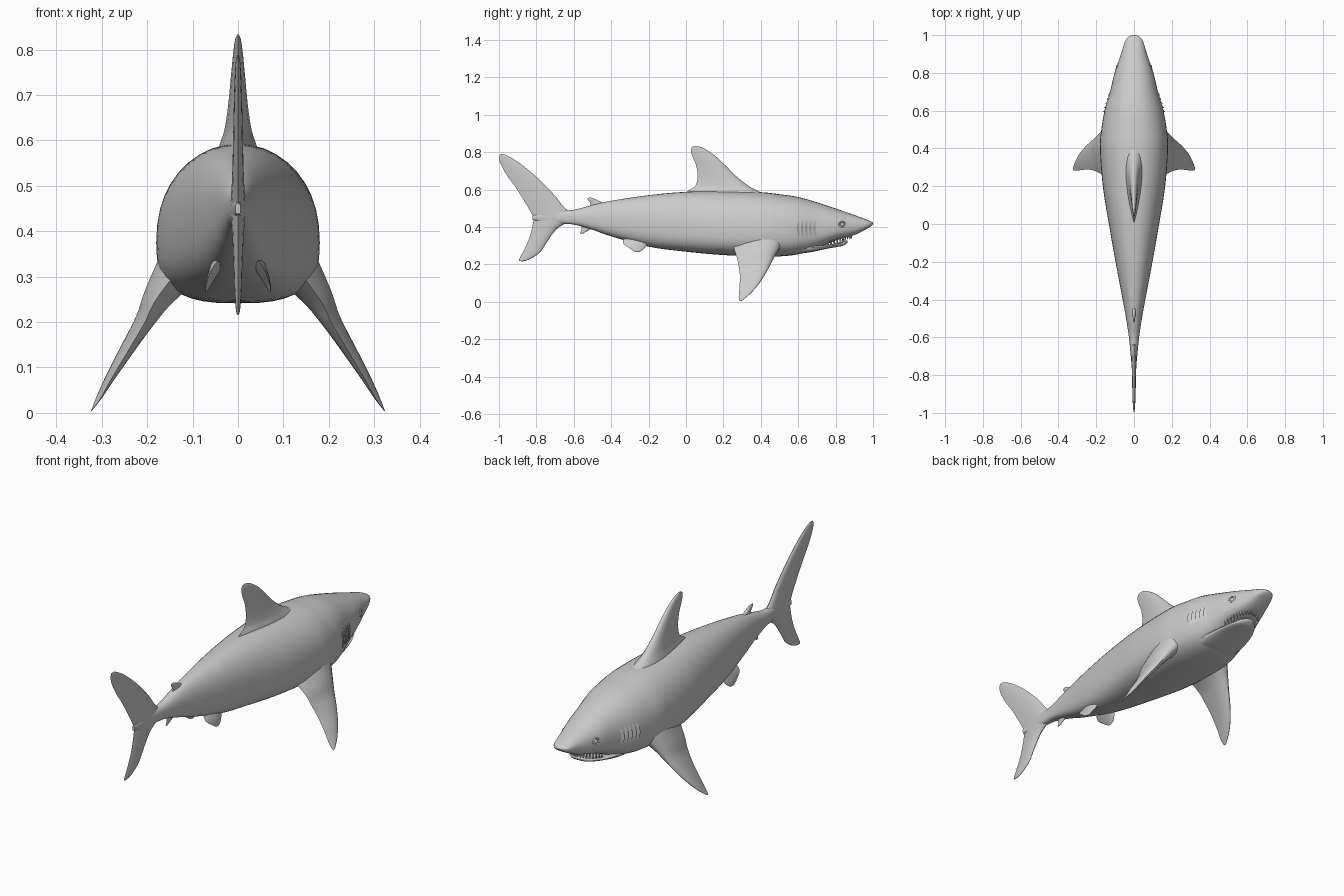
import bpy, bmesh, math
from mathutils import Vector
from mathutils.bvhtree import BVHTree


def smooth_rows(keys, steps):
    """Catmull-Rom interpolation of equal-length rows."""
    out = []
    n = len(keys)
    for i in range(n - 1):
        p = [keys[max(i - 1, 0)], keys[i], keys[i + 1], keys[min(i + 2, n - 1)]]
        for s in range(steps):
            t = s / steps
            out.append([0.5 * (2 * b + (c - a) * t + (2 * a - 5 * b + 4 * c - d) * t * t
                               + (3 * b - a - 3 * c + d) * t ** 3) for a, b, c, d in zip(*p)])
    return out + [list(keys[-1])]


def make_object(name, verts, faces, angle=50):
    mesh = bpy.data.meshes.new(name)
    mesh.from_pydata([tuple(v) for v in verts], [], faces)
    bm = bmesh.new()
    bm.from_mesh(mesh)
    bmesh.ops.recalc_face_normals(bm, faces=bm.faces)
    bm.to_mesh(mesh)
    bm.free()
    ob = bpy.data.objects.new(name, mesh)
    bpy.context.collection.objects.link(ob)
    bpy.ops.object.select_all(action='DESELECT')
    ob.select_set(True)
    bpy.context.view_layer.objects.active = ob
    bpy.ops.object.shade_smooth_by_angle(angle=math.radians(angle))
    return ob


def loft(name, rings):
    """Skin a list of closed rings and cap both ends."""
    n = len(rings[0])
    verts = [v for r in rings for v in r]
    faces = [(i * n + j, i * n + (j + 1) % n, (i + 1) * n + (j + 1) % n, (i + 1) * n + j)
             for i in range(len(rings) - 1) for j in range(n)]
    faces += [tuple(range(n)), tuple(range(len(verts) - n, len(verts)))]
    return make_object(name, verts, faces)


def hull(name, keys, steps=5, seg=40, n_top=2.2, n_bot=2.8):
    """Body sections: y, top z, bottom z, widest z, half width."""
    rings = []
    for y, top, bot, mid, w in smooth_rows(keys, steps):
        ring = []
        for k in range(seg):
            a = 2 * math.pi * k / seg
            c, s = math.cos(a), math.sin(a)
            n = n_top if s >= 0 else n_bot
            x = math.copysign(abs(c) ** (2 / n), c) * w
            z = mid + (top - mid if s >= 0 else bot - mid) * abs(s) ** (2 / n)
            ring.append((x, y, z))
        rings.append(ring)
    return loft(name, rings)


def fin(name, keys, normal=(1, 0, 0), mirror=False, steps=5, half=9):
    """Fin sections: leading xyz, trailing xyz, half thickness."""
    nrm = Vector(normal).normalized()
    rings = []
    for row in smooth_rows(keys, steps):
        le, te, th = Vector(row[:3]), Vector(row[3:6]), row[6]
        ring = []
        for k in range(2 * half):
            a = math.pi * k / half
            t = 0.5 - 0.5 * math.cos(a)
            thick = th * 2.0 * math.sqrt(max(t, 0)) * (1 - t) * 1.3
            ring.append(le.lerp(te, t) + nrm * thick * (1 if k < half else -1))
        rings.append(ring)
    ob = loft(name, rings)
    if mirror:
        add_mirror(ob)
    return ob


def add_mirror(ob):
    m = ob.modifiers.new("mirror", 'MIRROR')
    m.use_mirror_merge = False


def flat(rows):
    """Midline fin rows (ly, lz, ty, tz, th) to full rows."""
    return [(0, a, b, 0, c, d, t) for a, b, c, d, t in rows]


# Main body
body = hull("body", [
    (-0.82, 0.462, 0.438, 0.45, 0.006), (-0.70, 0.485, 0.42, 0.45, 0.017),
    (-0.60, 0.492, 0.413, 0.45, 0.027), (-0.50, 0.518, 0.385, 0.445, 0.042),
    (-0.40, 0.540, 0.350, 0.435, 0.060), (-0.20, 0.570, 0.295, 0.42, 0.098),
    (0.00, 0.588, 0.268, 0.40, 0.133), (0.20, 0.592, 0.250, 0.38, 0.165),
    (0.40, 0.586, 0.242, 0.375, 0.180), (0.50, 0.575, 0.243, 0.375, 0.173),
    (0.60, 0.560, 0.254, 0.38, 0.156), (0.70, 0.532, 0.285, 0.385, 0.127),
    (0.80, 0.499, 0.328, 0.395, 0.103), (0.90, 0.464, 0.357, 0.405, 0.069),
    (0.96, 0.442, 0.386, 0.413, 0.050), (0.985, 0.432, 0.401, 0.417, 0.036),
    (0.997, 0.425, 0.412, 0.419, 0.018), (1.0, 0.421, 0.417, 0.419, 0.004)])

# Lower jaw
hull("lower_jaw", [
    (0.55, 0.31, 0.252, 0.29, 0.11), (0.66, 0.305, 0.264, 0.29, 0.105),
    (0.74, 0.305, 0.281, 0.295, 0.092), (0.80, 0.311, 0.292, 0.303, 0.072),
    (0.84, 0.322, 0.300, 0.312, 0.047), (0.86, 0.327, 0.312, 0.320, 0.022),
    (0.864, 0.323, 0.318, 0.32, 0.006)], seg=24)

# Dorsal fins
fin("dorsal_fin", flat([
    (0.47, 0.555, -0.03, 0.555, 0.052), (0.39, 0.59, 0.01, 0.593, 0.041),
    (0.33, 0.623, 0.05, 0.62, 0.031), (0.27, 0.67, 0.062, 0.67, 0.023),
    (0.21, 0.73, 0.054, 0.73, 0.017), (0.15, 0.785, 0.035, 0.775, 0.012),
    (0.09, 0.823, 0.026, 0.81, 0.007), (0.055, 0.834, 0.032, 0.828, 0.002)]))
fin("rear_dorsal_fin", flat([
    (-0.41, 0.515, -0.52, 0.505, 0.012), (-0.455, 0.535, -0.51, 0.525, 0.008),
    (-0.495, 0.553, -0.525, 0.545, 0.005), (-0.512, 0.558, -0.525, 0.555, 0.001)]), steps=3)

# Tail fin, lower tip to upper tip
fin("tail_fin", flat([
    (-0.875, 0.216, -0.893, 0.218, 0.002), (-0.835, 0.228, -0.89, 0.232, 0.005),
    (-0.78, 0.265, -0.862, 0.285, 0.008), (-0.74, 0.325, -0.838, 0.34, 0.010),
    (-0.69, 0.39, -0.822, 0.40, 0.013), (-0.61, 0.45, -0.816, 0.445, 0.017),
    (-0.66, 0.515, -0.828, 0.475, 0.014), (-0.71, 0.578, -0.853, 0.52, 0.012),
    (-0.80, 0.668, -0.91, 0.61, 0.010), (-0.89, 0.742, -0.96, 0.68, 0.008),
    (-0.96, 0.784, -0.993, 0.742, 0.005), (-0.99, 0.79, -1.0, 0.775, 0.001)]))

# Anal fin
fin("anal_fin", flat([
    (-0.49, 0.40, -0.56, 0.415, 0.008), (-0.525, 0.38, -0.56, 0.385, 0.005),
    (-0.555, 0.363, -0.568, 0.366, 0.001)]), steps=3)

# Paired fins
fin("pectoral_fin", [
    (0.12, 0.53, 0.33, 0.12, 0.24, 0.33, 0.055), (0.17, 0.485, 0.262, 0.18, 0.268, 0.25, 0.034),
    (0.205, 0.455, 0.205, 0.205, 0.28, 0.20, 0.022), (0.24, 0.425, 0.15, 0.24, 0.288, 0.14, 0.016),
    (0.275, 0.388, 0.093, 0.276, 0.286, 0.08, 0.011), (0.303, 0.345, 0.044, 0.304, 0.282, 0.03, 0.006),
    (0.322, 0.30, 0.006, 0.323, 0.285, 0.004, 0.001)], normal=(0.9, 0, 0.43), mirror=True)
fin("pelvic_fin", [
    (0.045, -0.20, 0.325, 0.045, -0.335, 0.335, 0.014), (0.058, -0.215, 0.295, 0.06, -0.335, 0.312, 0.009),
    (0.067, -0.235, 0.275, 0.07, -0.30, 0.285, 0.005), (0.07, -0.255, 0.265, 0.072, -0.275, 0.268, 0.001)],
    normal=(0.9, 0, 0.4), mirror=True, steps=3)

# Gill flaps, lifted off the skin along their rear edge
skin = BVHTree.FromObject(body, bpy.context.evaluated_depsgraph_get())


def skin_x(y, z):
    return skin.ray_cast(Vector((1, y, z)), Vector((-1, 0, 0)))[0].x


verts, faces = [], []
for y in (0.60, 0.622, 0.644, 0.666, 0.688):
    base = len(verts)
    for i in range(9):
        t = i / 8
        z = 0.345 + 0.095 * t
        yy = y - 0.008 * math.sin(math.pi * t)
        lift = 0.007 * math.sin(math.pi * t)
        verts += [(skin_x(yy + 0.015, z) - 0.001, yy + 0.015, z), (skin_x(yy, z) + lift, yy, z),
                  (skin_x(yy + 0.003, z) - 0.006, yy + 0.003, z)]
    for i in range(8):
        a = base + 3 * i
        faces += [(a + j, a + (j + 1) % 3, a + 3 + (j + 1) % 3, a + 3 + j) for j in range(3)]
add_mirror(make_object("gill_flaps", verts, faces, 30))

# Eyes with a brow ring
eye_x = skin_x(0.835, 0.412)
bpy.ops.mesh.primitive_uv_sphere_add(segments=16, ring_count=10, radius=0.012, location=(0, 0, 0))
eye = bpy.context.object
bpy.ops.mesh.primitive_torus_add(major_segments=20, minor_segments=6, major_radius=0.016,
                                 minor_radius=0.004, rotation=(0, math.pi / 2, 0))
brow = bpy.context.object
for ob, name, inset in ((eye, "eye", 0.007), (brow, "eye_rim", 0.002)):
    ob.name = name
    bpy.ops.object.transform_apply(location=False, rotation=True, scale=False)
    for v in ob.data.vertices:
        v.co += Vector((eye_x - inset - 0.35 * v.co.y, 0.835, 0.412))
    ob.data.shade_smooth()
    add_mirror(ob)

# Teeth rows along both jaws
bm = bmesh.new()
for w, y0, dy, z0, dz, h, count in ((0.078, 0.76, 0.125, 0.318, 0.034, -0.024, 21),
                                    (0.070, 0.75, 0.10, 0.308, 0.018, 0.02, 17)):
    for i in range(count):
        a = math.radians(-85 + 170 * i / (count - 1))
        c = Vector((w * math.sin(a), y0 + dy * math.cos(a), z0 + dz * math.cos(a)))
        ring = [bm.verts.new(c + Vector((0.006 * math.cos(k * math.pi / 2), 0.006 * math.sin(k * math.pi / 2),
                                         -h * 0.3))) for k in range(4)]
        tip = bm.verts.new(c + Vector((0, 0, h * 0.7)))
        for k in range(4):
            bm.faces.new((ring[k], ring[(k + 1) % 4], tip))
bmesh.ops.recalc_face_normals(bm, faces=bm.faces)
mesh = bpy.data.meshes.new("teeth")
bm.to_mesh(mesh)
bm.free()
bpy.context.collection.objects.link(bpy.data.objects.new("teeth", mesh))
